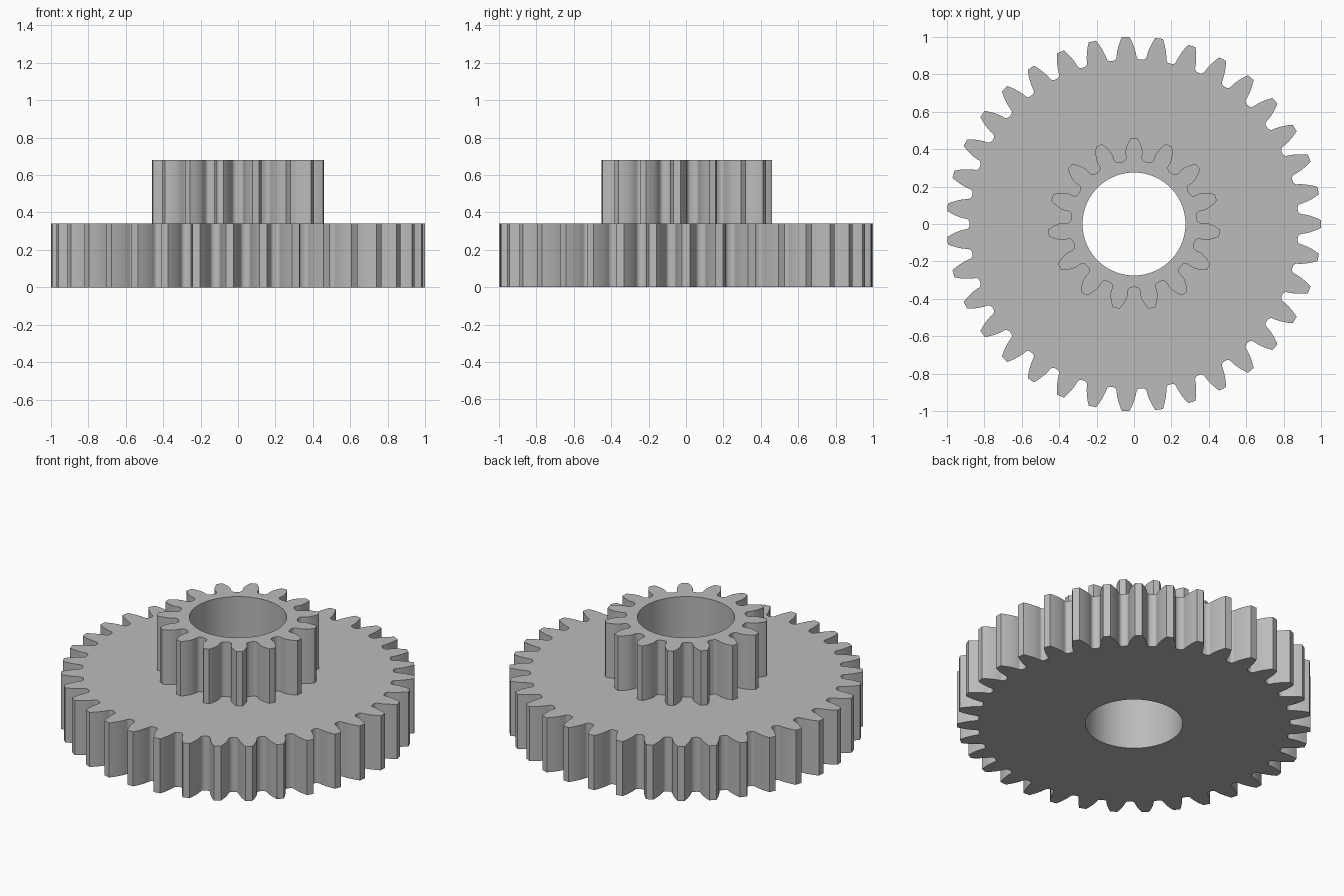
import bpy, bmesh
from math import pi, cos, sin, tan, acos, radians

cube = bpy.data.objects.get("Cube")
if cube:
    bpy.data.objects.remove(cube, do_unlink=True)

MODULE = 2 / 37
BORE = 0.275
FILLET = 0.022
PRESSURE = radians(20)

grey = bpy.data.materials.new("plain grey")
grey.use_nodes = True
colour = (0.5, 0.5, 0.5, 1)
grey.diffuse_color = colour
grey.node_tree.nodes["Principled BSDF"].inputs["Base Color"].default_value = colour


def involute(a):
    return tan(a) - a


def half_tooth(teeth):
    """(radius, angle from the tooth centre), from tip down to root."""
    pitch = MODULE * teeth / 2
    tip, root, base = pitch + MODULE, pitch - 1.25 * MODULE, pitch * cos(PRESSURE)

    def flank(r):
        return pi / (2 * teeth) + involute(PRESSURE) - involute(acos(min(1, base / r)))

    low = max(base, root + FILLET)
    steps = 7
    pts = [(r, flank(r)) for r in (tip + (low - tip) * i / steps for i in range(steps + 1))]
    # rounded corner into the root circle
    foot = flank(low)
    for i in range(0 if low > root + FILLET + 0.001 else 1, 6):
        t = i / 5 * pi / 2
        pts.append((root + FILLET * (1 - sin(t)), foot + FILLET * (1 - cos(t)) / root))
    return pts


def gear(name, teeth, turn, z0, z1, open_bottom=False):
    half = half_tooth(teeth)
    tooth = [(r, -a) for r, a in reversed(half)] + half
    outline = [(r, a + turn + 2 * pi * k / teeth) for k in range(teeth) for r, a in tooth]
    bore = [(BORE, 2 * pi * i / 96) for i in range(96)]

    # flat outline with a round hole, raised into a solid
    bm = bmesh.new()
    edges = []
    for loop in (outline, bore):
        vs = [bm.verts.new((r * cos(a), r * sin(a), z0)) for r, a in loop]
        edges += [bm.edges.new((v, vs[i - 1])) for i, v in enumerate(vs)]
    bmesh.ops.triangle_fill(bm, use_beauty=True, use_dissolve=False, edges=edges)
    bottom = bm.faces[:]
    raised = bmesh.ops.extrude_face_region(bm, geom=bottom, use_keep_orig=True)
    top = [g for g in raised["geom"] if isinstance(g, bmesh.types.BMVert)]
    bmesh.ops.translate(bm, vec=(0, 0, z1 - z0), verts=top)
    bmesh.ops.recalc_face_normals(bm, faces=bm.faces[:])
    if open_bottom:
        under = [f for f in bm.faces if f.calc_center_median().z < z0 + 0.001]
        bmesh.ops.delete(bm, geom=under, context="FACES_ONLY")

    mesh = bpy.data.meshes.new(name)
    bm.to_mesh(mesh)
    bm.free()
    mesh.materials.append(grey)
    obj = bpy.data.objects.new(name, mesh)
    bpy.context.collection.objects.link(obj)
    bpy.ops.object.select_all(action="DESELECT")
    obj.select_set(True)
    bpy.context.view_layer.objects.active = obj
    bpy.ops.object.shade_smooth_by_angle(angle=radians(30))


# wide lower wheel and narrow upper pinion
gear("large_gear", 35, 0, 0, 0.34)
gear("small_gear", 15, pi / 2, 0.34, 0.68, open_bottom=True)
